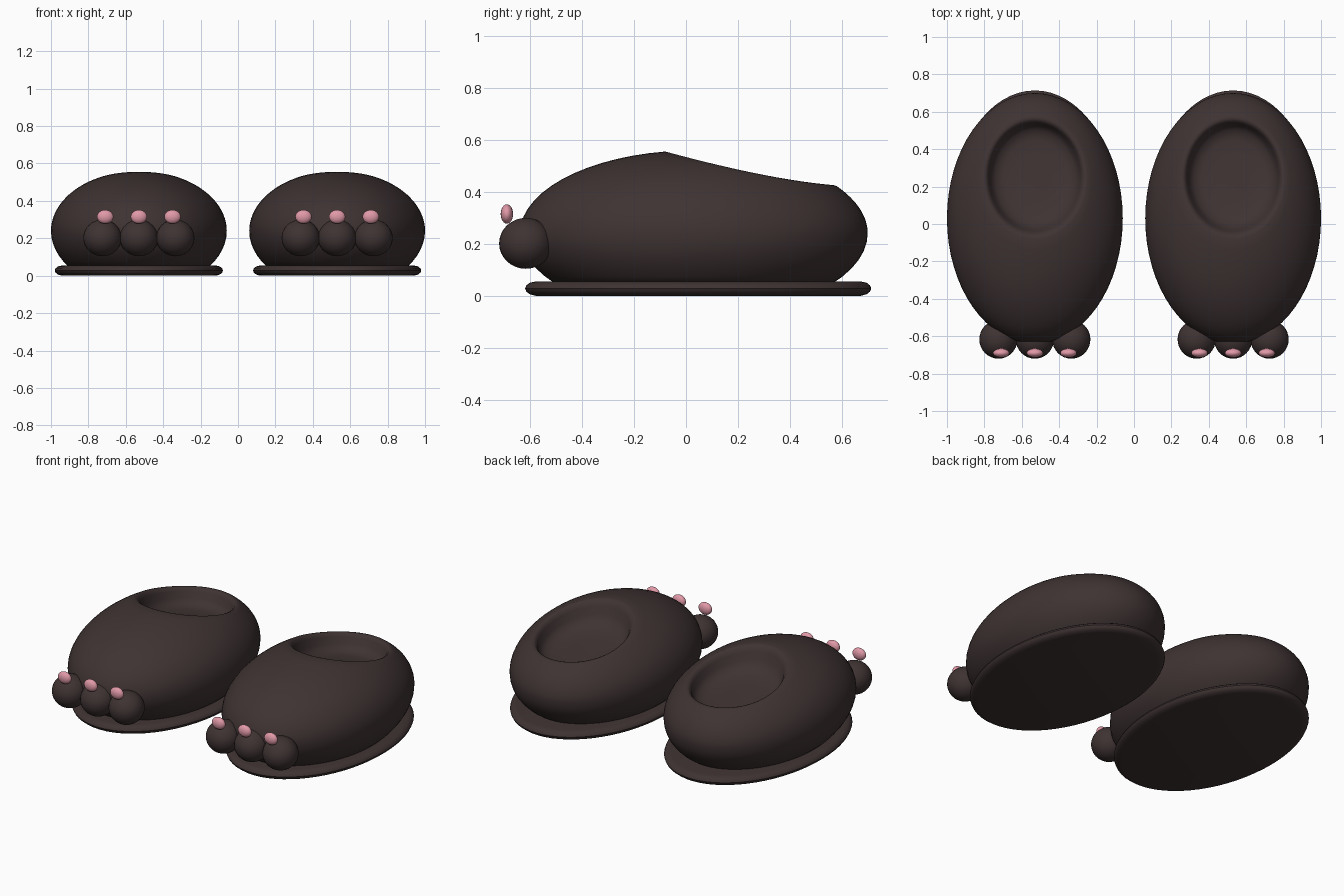
import bpy, bmesh, math

if "Cube" in bpy.data.objects:
    bpy.data.objects.remove(bpy.data.objects["Cube"])


def material(name, rgb):
    m = bpy.data.materials.new(name)
    m.diffuse_color = (*rgb, 1)
    m.use_nodes = True
    m.node_tree.nodes["Principled BSDF"].inputs["Base Color"].default_value = m.diffuse_color
    return m


BROWN = material("dark brown", (0.05, 0.033, 0.033))
PINK = material("nail pink", (0.75, 0.32, 0.39))
SEG = 64


def finish(bm, name, mat, angle=40):
    bmesh.ops.recalc_face_normals(bm, faces=bm.faces[:])
    me = bpy.data.meshes.new(name)
    bm.to_mesh(me)
    bm.free()
    me.materials.append(mat)
    ob = bpy.data.objects.new(name, me)
    bpy.context.collection.objects.link(ob)
    bpy.ops.object.select_all(action='DESELECT')
    ob.select_set(True)
    bpy.context.view_layer.objects.active = ob
    bpy.ops.object.shade_smooth_by_angle(angle=math.radians(angle))
    return ob


def loft(name, rings, mat, angle=40):
    """Skin a stack of closed rings and cap both ends."""
    bm = bmesh.new()
    loops = [[bm.verts.new(p) for p in r] for r in rings]
    for a, b in zip(loops, loops[1:]):
        for i in range(SEG):
            j = (i + 1) % SEG
            bm.faces.new((a[i], a[j], b[j], b[i]))
    bm.faces.new(loops[0])
    bm.faces.new(loops[-1])
    return finish(bm, name, mat, angle)


def ellipse(cx, cy, rx, ry):
    return [(cx + rx * math.cos(2 * math.pi * i / SEG),
             cy + ry * math.sin(2 * math.pi * i / SEG)) for i in range(SEG)]


def ball(name, loc, radii, mat, u=32, v=16):
    bm = bmesh.new()
    bmesh.ops.create_uvsphere(bm, u_segments=u, v_segments=v, radius=1)
    for vert in bm.verts:
        vert.co = [c + r * k for c, r, k in zip(loc, radii, vert.co)]
    return finish(bm, name, mat, 60)


# Main egg shape of a slipper
CY, CZ, RX, RY, RZ = 0.03, 0.24, 0.47, 0.67, 0.32


def top_height(dx, y):
    return CZ + RZ * math.sqrt(max(0, 1 - (dx / RX) ** 2 - ((y - CY) / RY) ** 2))


def slipper_body(name, cx):
    rings = []
    # Foot hollow: floor, wall and rounded lip (scale, drop below surface)
    for s, drop in ((0.3, 0.17), (0.6, 0.155), (0.76, 0.125), (0.84, 0.085),
                    (0.88, 0.04), (0.92, 0.016), (0.96, 0.005)):
        rings.append([(x, y, top_height(x - cx, y) - drop)
                      for x, y in ellipse(cx, 0.25, 0.28 * s, 0.33 * s)])
    # Upper surface from the lip out to the widest line
    lip = ellipse(cx, 0.25, 0.28, 0.33)
    wide = ellipse(cx, CY, RX, RY)
    for k in range(15):
        t = math.sin(math.pi / 2 * k / 14)
        ring = []
        for (ax, ay), (bx, by) in zip(lip, wide):
            x, y = ax + (bx - ax) * t, ay + (by - ay) * t
            ring.append((x, y, top_height(x - cx, y)))
        rings.append(ring)
    # Underside curving in to the sole
    for k in range(1, 7):
        z = CZ - 0.2 * k / 6
        s = math.sqrt(1 - ((z - CZ) / RZ) ** 2)
        rings.append([(x, y, z) for x, y in ellipse(cx, CY, RX * s, RY * s)])
    return loft(name, rings, BROWN, 60)


for side, cx in (("left", -0.53), ("right", 0.53)):
    slipper_body(side + "_slipper_body", cx)
    # Flat sole with a rounded edge
    edge = ((0.04, 0.0), (0.018, 0.006), (0.005, 0.016), (0, 0.028),
            (0.005, 0.04), (0.018, 0.05), (0.04, 0.055))
    loft(side + "_sole", [[(x, y, z) for x, y in
         ellipse(cx, 0.047, 0.45 - inset, 0.667 - inset)] for inset, z in edge], BROWN)
    # Three round toes, each with a small nail
    for n in (-1, 0, 1):
        ball(f"{side}_toe_{n + 2}", (cx + 0.195 * n, -0.617, 0.202),
             (0.102, 0.103, 0.098), BROWN)
        ball(f"{side}_nail_{n + 2}", (cx + 0.18 * n, -0.69, 0.315),
             (0.044, 0.024, 0.037), PINK, 20, 12)
